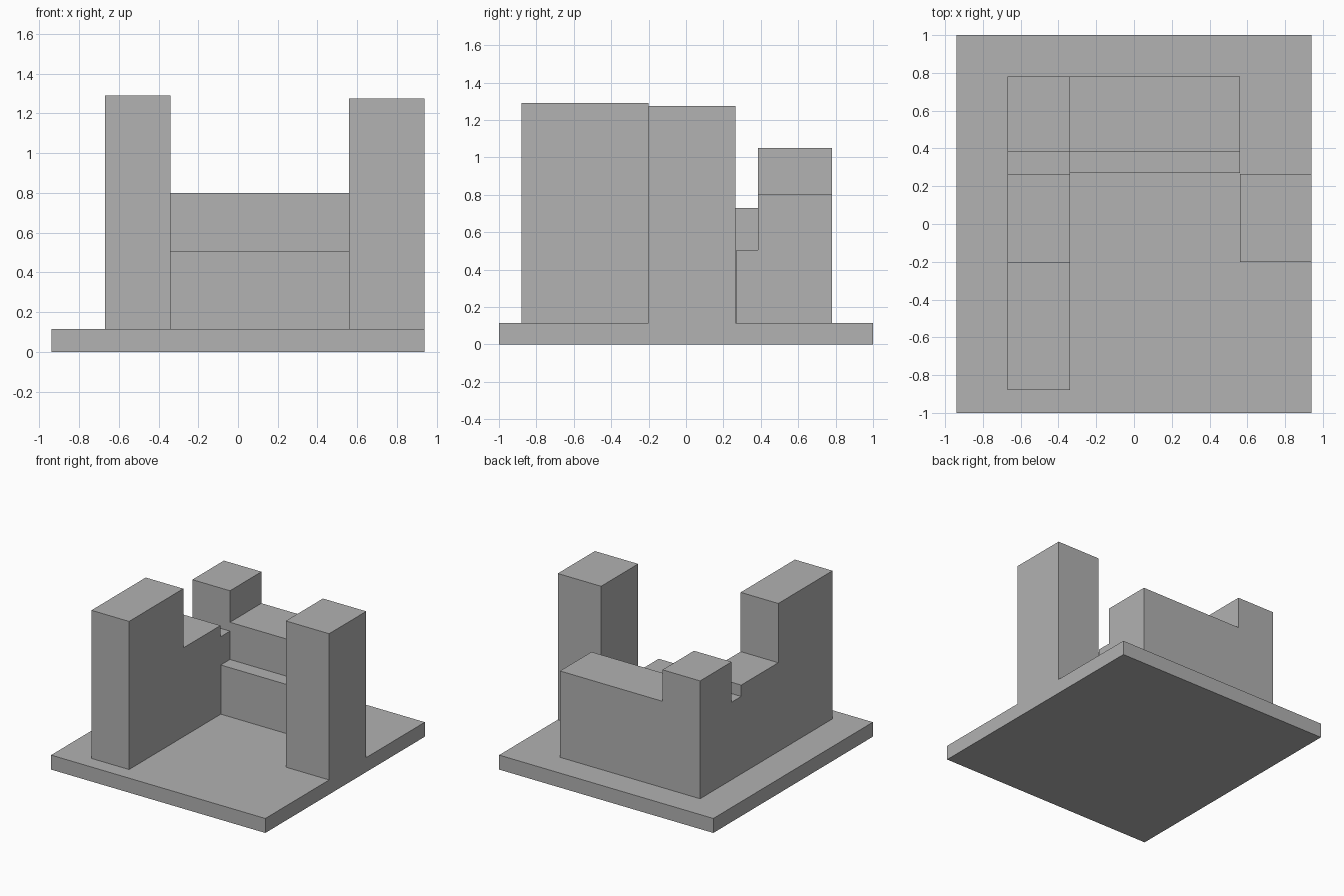
import bpy
import bmesh

if "Cube" in bpy.data.objects:
    bpy.data.objects.remove(bpy.data.objects["Cube"], do_unlink=True)

# Single flat colour
GREY = (0.445, 0.445, 0.445, 1.0)
grey = bpy.data.materials.new("plain_grey")
grey.use_nodes = True
grey.diffuse_color = GREY
grey.node_tree.nodes["Principled BSDF"].inputs["Base Color"].default_value = GREY


def extrude_profile(name, profile, x0, x1):
    """Extrude a (y, z) outline along x from x0 to x1."""
    bm = bmesh.new()
    face = bm.faces.new([bm.verts.new((x0, y, z)) for y, z in profile])
    result = bmesh.ops.extrude_face_region(bm, geom=[face])
    moved = [v for v in result["geom"] if isinstance(v, bmesh.types.BMVert)]
    bmesh.ops.translate(bm, verts=moved, vec=(x1 - x0, 0, 0))
    bmesh.ops.recalc_face_normals(bm, faces=bm.faces)
    mesh = bpy.data.meshes.new(name)
    bm.to_mesh(mesh)
    bm.free()
    mesh.materials.append(grey)
    obj = bpy.data.objects.new(name, mesh)
    bpy.context.collection.objects.link(obj)
    return obj


def stepped(steps, floor):
    """Skyline outline from (y_start, y_end, top) steps standing on floor."""
    outline = [(steps[0][0], floor)]
    for start, end, top in steps:
        outline += [(start, top), (end, top)]
    return outline + [(steps[-1][1], floor)]


BASE = 0.115            # top of the base slab
EDGE = 0.94             # half width of the base slab
WING_OUT, WING_IN = -0.67, -0.34
TOWER_IN = 0.56
FRONT, MID, NOTCH, WALL, BACK = -0.88, -0.2, 0.265, 0.385, 0.78

# Base slab
extrude_profile("base_slab", stepped([(-1, 1, BASE)], 0), -EDGE, EDGE)

# Side wing: tall front block, middle roof, notch and corner block
extrude_profile("side_wing", stepped([
    (FRONT, MID, 1.29), (MID, NOTCH, 0.82),
    (NOTCH, WALL, 0.73), (WALL, BACK, 1.05)], BASE), WING_OUT, WING_IN)

# Rear block with its low front ledge
extrude_profile("rear_block", stepped([
    (NOTCH + 0.005, WALL, 0.505), (WALL, BACK, 0.8)], BASE), WING_IN, TOWER_IN)

# Separate tower, flush with the edge of the slab
extrude_profile("edge_tower", stepped([(MID, NOTCH, 1.275)], BASE), TOWER_IN, EDGE)
